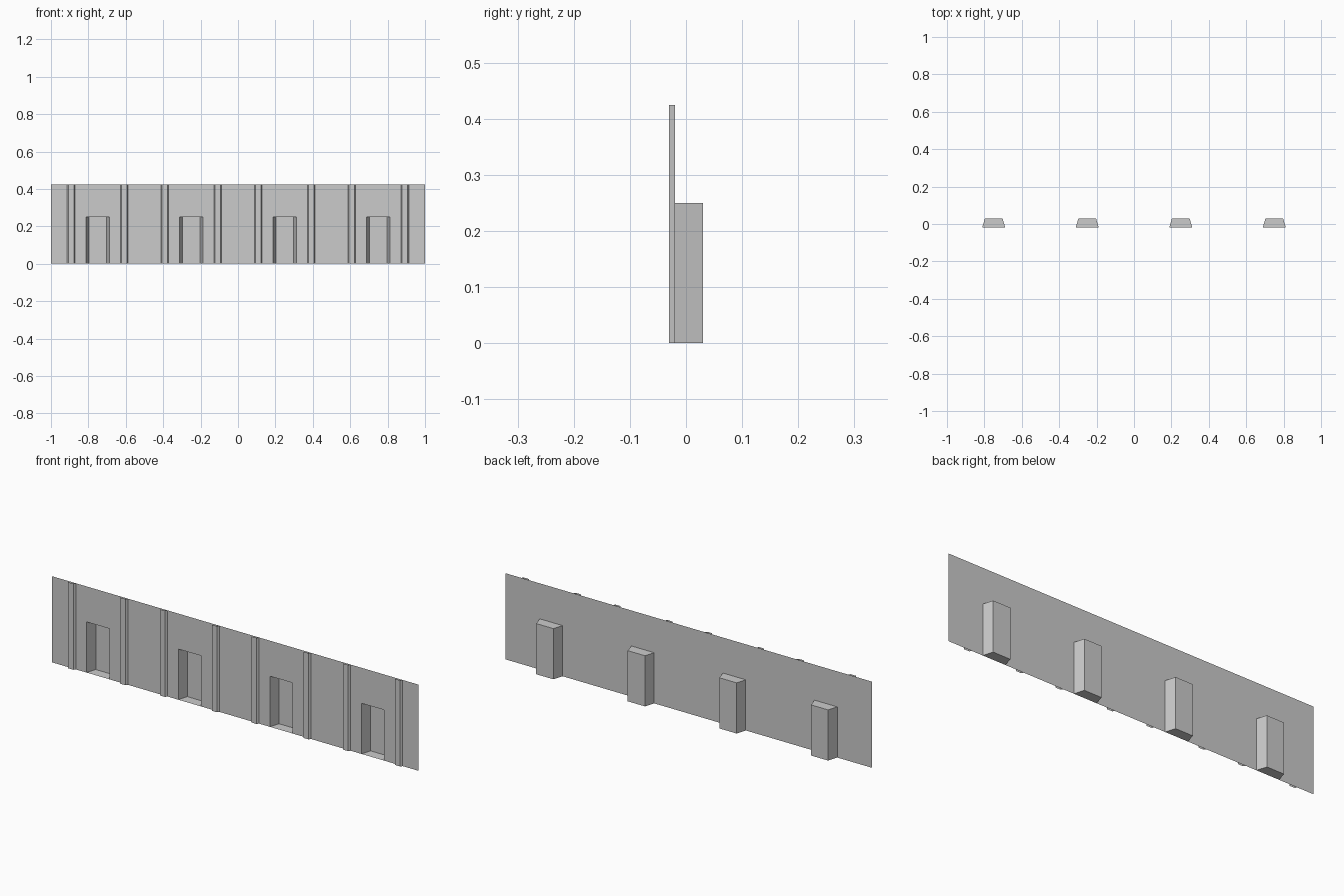
import bpy
import bmesh

if "Cube" in bpy.data.objects:
    bpy.data.objects.remove(bpy.data.objects["Cube"])

HEIGHT, NICHE_TOP = 0.425, 0.25
FRONT, WALL, BACK = -0.03, -0.02, 0.03
CENTRES = [-0.75, -0.25, 0.25, 0.75]
NICHE_HALF, NICHE_BACK_HALF = 0.062, 0.047
PILASTER_OFFSET, PILASTER_HALF, PILASTER_FACE_HALF = 0.142, 0.021, 0.014

stone = bpy.data.materials.new("grey stone")
stone.use_nodes = True
GREY = (0.6, 0.6, 0.6, 1)
stone.diffuse_color = GREY
stone.node_tree.nodes["Principled BSDF"].inputs["Base Color"].default_value = GREY


def finish(name, bm):
    mesh = bpy.data.meshes.new(name)
    bm.to_mesh(mesh)
    bm.free()
    mesh.materials.append(stone)
    obj = bpy.data.objects.new(name, mesh)
    bpy.context.collection.objects.link(obj)


def folded_shell(name, x, half, face_half, y_near, y_far, height, caps):
    """Tapered three-sided sheet, open towards y_near."""
    bm = bmesh.new()
    path = [(x - half, y_near), (x - face_half, y_far),
            (x + face_half, y_far), (x + half, y_near)]
    low = [bm.verts.new((px, py, 0)) for px, py in path]
    high = [bm.verts.new((px, py, height)) for px, py in path]
    for i in range(3):
        bm.faces.new((low[i], low[i + 1], high[i + 1], high[i]))
    if caps:
        bm.faces.new(low)
        bm.faces.new(high[::-1])
    finish(name, bm)


# Thin wall sheet with a doorway notch at each niche
outline = [(-1, 0)]
for c in CENTRES:
    left, right = c - NICHE_HALF, c + NICHE_HALF
    outline += [(left, 0), (left, NICHE_TOP), (right, NICHE_TOP), (right, 0)]
outline += [(1, 0), (1, HEIGHT), (-1, HEIGHT)]
bm = bmesh.new()
bm.faces.new([bm.verts.new((x, WALL, z)) for x, z in outline])
finish("wall_panel", bm)

# Recessed niches, each flanked by two shallow pilasters
for n, c in enumerate(CENTRES, 1):
    folded_shell(f"niche_{n}", c, NICHE_HALF, NICHE_BACK_HALF,
                 WALL, BACK, NICHE_TOP, True)
    for side, sign in (("right", -1), ("left", 1)):
        folded_shell(f"pilaster_{n}_{side}", c + sign * PILASTER_OFFSET,
                     PILASTER_HALF, PILASTER_FACE_HALF,
                     WALL, FRONT, HEIGHT, False)
